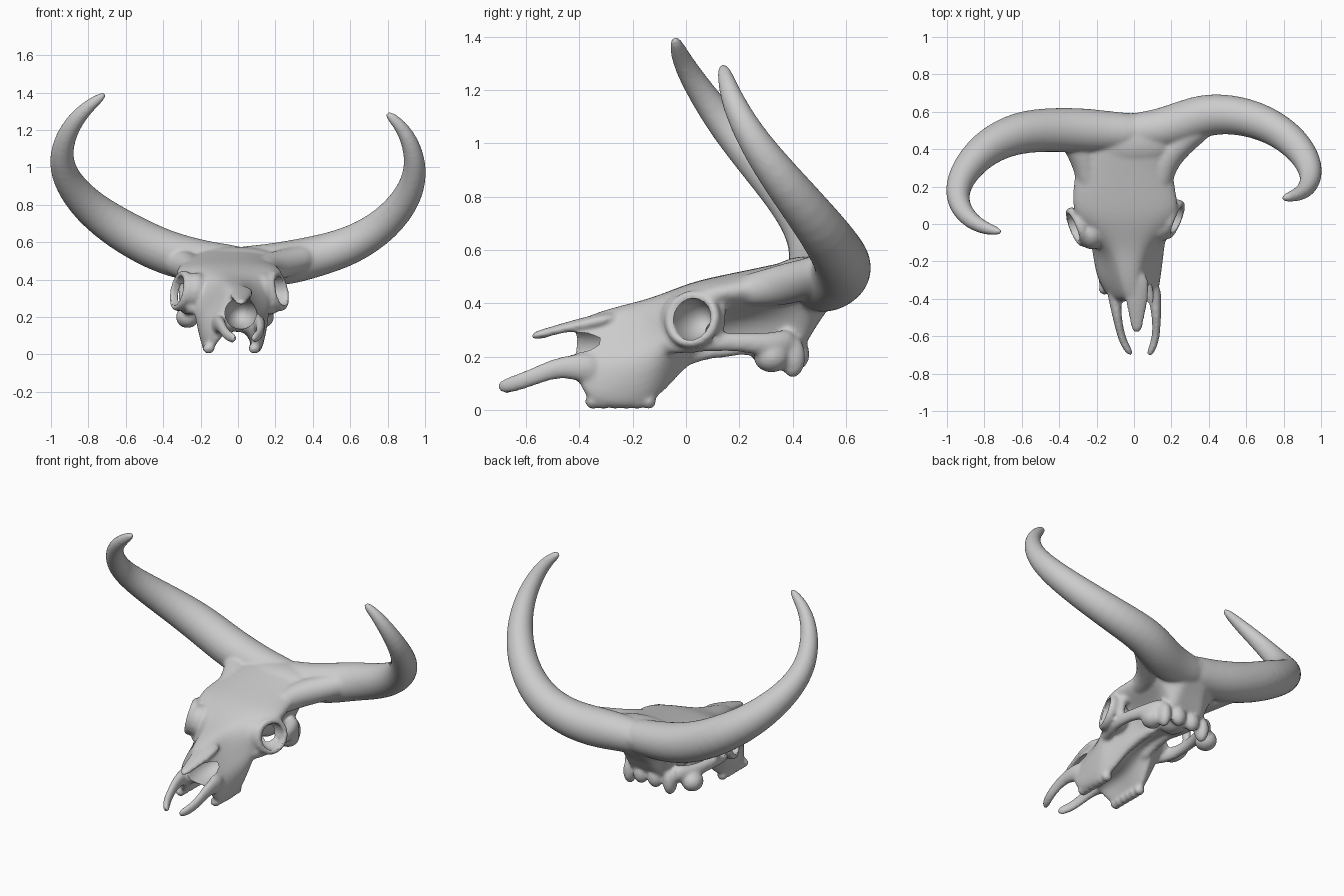
import bpy
import bmesh
import math
from mathutils import Vector, Matrix

default_cube = bpy.data.objects.get("Cube")
if default_cube:
    bpy.data.objects.remove(default_cube, do_unlink=True)

bone = bpy.data.materials.new("bone_grey")
bone.use_nodes = True
BONE_COLOUR = (0.6, 0.6, 0.6, 1)
bone.diffuse_color = BONE_COLOUR
bone.node_tree.nodes["Principled BSDF"].inputs["Base Color"].default_value = BONE_COLOUR


def loft(bm, rings):
    """Skin a list of equal-length closed rings and cap both ends."""
    loops = [[bm.verts.new(point) for point in ring] for ring in rings]
    for first, second in zip(loops, loops[1:]):
        count = len(first)
        for i in range(count):
            j = (i + 1) % count
            bm.faces.new((first[i], first[j], second[j], second[i]))
    bm.faces.new(list(reversed(loops[0])))
    bm.faces.new(loops[-1])


def tube(bm, path, sides=8, tall=1.0):
    """Tapered tube through (x, y, z, radius) points."""
    points = [Vector(p[:3]) for p in path]
    rings, previous, side = [], None, None
    for i, point in enumerate(points):
        ahead = points[min(i + 1, len(points) - 1)]
        behind = points[max(i - 1, 0)]
        tangent = (ahead - behind).normalized()
        if previous is None:
            side = tangent.cross(Vector((0, 0, 1))).normalized()
        else:
            side = previous.rotation_difference(tangent) @ side
        up = side.cross(tangent)
        radius = path[i][3] * 1.1
        ring = []
        for k in range(sides):
            angle = math.tau * k / sides
            ring.append(point + radius * (math.cos(angle) * side + tall * math.sin(angle) * up))
        rings.append(ring)
        previous = tangent
    loft(bm, rings)


def blob(bm, centre, size, turn=0.0):
    """Ellipsoid, turned about the vertical."""
    matrix = Matrix.Translation(centre) @ Matrix.Rotation(turn, 4, "Z") @ Matrix.Diagonal((*size, 1))
    bmesh.ops.create_uvsphere(bm, u_segments=16, v_segments=10, radius=1, matrix=matrix)


def torus(bm, centre, axis, major, minor, sides=16):
    """Closed eye rim around the given axis."""
    spin = Vector((0, 0, 1)).rotation_difference(Vector(axis).normalized())
    rings = []
    for i in range(sides):
        a = math.tau * i / sides
        ring = []
        for k in range(8):
            b = math.tau * k / 8
            r = major + minor * math.cos(b)
            local = Vector((r * math.cos(a), r * math.sin(a), 1.3 * minor * math.sin(b)))
            ring.append(bm.verts.new(Vector(centre) + spin @ local))
        rings.append(ring)
    for i in range(sides):
        first, second = rings[i], rings[(i + 1) % sides]
        for k in range(8):
            j = (k + 1) % 8
            bm.faces.new((first[k], second[k], second[j], first[j]))


def finish(bm, name):
    bmesh.ops.recalc_face_normals(bm, faces=bm.faces)
    mesh = bpy.data.meshes.new(name)
    bm.to_mesh(mesh)
    bm.free()
    mesh.materials.append(bone)
    obj = bpy.data.objects.new(name, mesh)
    bpy.context.collection.objects.link(obj)
    return obj


# Braincase and face: y, centre x, widths (top, middle, bottom), z (top, bottom, palate)
SECTIONS = [
    (-0.42, 0.01, 0.05, 0.10, 0.10, 0.33, 0.14, 0.18),
    (-0.38, -0.01, 0.07, 0.13, 0.15, 0.35, 0.02, 0.11),
    (-0.28, -0.03, 0.08, 0.185, 0.165, 0.385, -0.01, 0.13),
    (-0.15, -0.03, 0.12, 0.205, 0.16, 0.415, -0.01, 0.14),
    (-0.07, -0.035, 0.19, 0.22, 0.13, 0.445, 0.06, 0.17),
    (0.02, -0.04, 0.28, 0.17, 0.10, 0.48, 0.17, 0.21),
    (0.10, -0.045, 0.30, 0.11, 0.08, 0.50, 0.21, 0.22),
    (0.20, -0.055, 0.285, 0.10, 0.08, 0.52, 0.20, 0.22),
    (0.32, -0.05, 0.27, 0.13, 0.11, 0.545, 0.19, 0.20),
    (0.43, -0.03, 0.25, 0.18, 0.13, 0.57, 0.19, 0.20),
    (0.49, -0.02, 0.23, 0.17, 0.11, 0.575, 0.33, 0.33),
    (0.58, 0.00, 0.20, 0.15, 0.10, 0.56, 0.43, 0.43),
]
skull_bm = bmesh.new()
rings = []
for y, cx, top, mid, low, zt, zb, zp in SECTIONS:
    h = zt - zb
    brow = max(0.93 * top, 0.5 * (top + mid))
    half = [(0, zt), (0.6 * top, zt - 0.005), (top, zt - 0.15 * h), (brow, zt - 0.36 * h),
            (mid, zt - 0.55 * h), (low, zb + 0.03), (0.75 * low, zb), (0.45 * low, zp), (0, zp)]
    ring = half + [(-x, z) for x, z in reversed(half[1:-1])]
    rings.append([(cx + x, y, z) for x, z in ring])
loft(skull_bm, rings)

# Horns, each with its own sweep
LEFT_HORN = [
    (-0.10, 0.49, 0.475, 0.09), (0.10, 0.495, 0.475, 0.105), (0.25, 0.535, 0.485, 0.115),
    (0.40, 0.595, 0.52, 0.108), (0.60, 0.58, 0.575, 0.10), (0.79, 0.50, 0.69, 0.088),
    (0.92, 0.37, 0.85, 0.075), (0.957, 0.25, 1.01, 0.058), (0.915, 0.175, 1.155, 0.044),
    (0.855, 0.15, 1.24, 0.032), (0.79, 0.135, 1.295, 0.02)]
RIGHT_HORN = [
    (0.10, 0.49, 0.475, 0.09), (-0.10, 0.49, 0.485, 0.105), (-0.25, 0.50, 0.505, 0.115),
    (-0.42, 0.505, 0.555, 0.115), (-0.62, 0.495, 0.66, 0.11), (-0.80, 0.41, 0.785, 0.093),
    (-0.92, 0.27, 0.93, 0.075), (-0.953, 0.15, 1.06, 0.062), (-0.91, 0.05, 1.20, 0.05),
    (-0.82, -0.02, 1.315, 0.038), (-0.70, -0.045, 1.40, 0.02)]
tube(skull_bm, LEFT_HORN, 10)
tube(skull_bm, RIGHT_HORN, 10)
blob(skull_bm, (-0.01, 0.45, 0.485), (0.28, 0.15, 0.092))

# Eye rims, cheeks and the parts behind them
SOCKETS = {1: Vector((0.212, 0.025, 0.34)), -1: Vector((-0.305, -0.015, 0.34))}
for s, eye in SOCKETS.items():
    x = eye.x
    torus(skull_bm, eye, (s, -0.4, 0.22), 0.094, 0.022)
    blob(skull_bm, eye - Vector((s * 0.08, 0.03, 0)), (0.08, 0.095, 0.10))
    # Cheek arch
    tube(skull_bm, [(x - s * 0.08, -0.11, 0.25, 0.035), (x - s * 0.03, 0.0, 0.25, 0.03),
                    (x - s * 0.015, 0.11, 0.255, 0.028), (x - s * 0.03, 0.22, 0.255, 0.028),
                    (x - s * 0.06, 0.33, 0.24, 0.04), (x - s * 0.12, 0.41, 0.26, 0.045)], 8, 1.25)
    # Rear post of the socket
    tube(skull_bm, [(x - s * 0.06, 0.13, 0.44, 0.04), (x - s * 0.01, 0.12, 0.37, 0.026),
                    (x - s * 0.01, 0.12, 0.26, 0.026)])
    # Brow ridge flaring into the horn
    tube(skull_bm, [(s * 0.19 - 0.05, 0.16, 0.44, 0.05), (s * 0.20 - 0.05, 0.29, 0.455, 0.07),
                    (s * 0.24 - 0.04, 0.39, 0.475, 0.08), (s * 0.32 - 0.02, 0.48, 0.50, 0.075),
                    (s * 0.42 - 0.02, 0.55, 0.53, 0.07)])
    # Ear region, rear process and neck joint
    blob(skull_bm, (-0.07 + s * 0.20, 0.32, 0.20), (0.065, 0.07, 0.06))
    blob(skull_bm, (-0.03 + s * 0.14, 0.40, 0.20), (0.04, 0.05, 0.08))
    blob(skull_bm, (-0.03 + s * 0.05, 0.42, 0.21), (0.05, 0.045, 0.06))
    # Wing behind the palate
    tube(skull_bm, [(-0.03 + s * 0.07, -0.05, 0.17, 0.03), (-0.04 + s * 0.06, 0.08, 0.225, 0.025),
                    (-0.04 + s * 0.05, 0.22, 0.225, 0.03)])
    # Worn cheek teeth
    for i in range(6):
        blob(skull_bm, (-0.035 + s * 0.122, -0.35 + i * 0.042, 0.032), (0.034, 0.03, 0.03))
blob(skull_bm, (-0.03, 0.33, 0.21), (0.07, 0.09, 0.045))

# Nose bones overhanging the open nose
nose = []
for y, w, z, t in [(-0.25, 0.07, 0.35, 0.03), (-0.37, 0.075, 0.325, 0.03), (-0.46, 0.055, 0.305, 0.024),
                   (-0.53, 0.04, 0.288, 0.02), (-0.585, 0.026, 0.275, 0.017)]:
    nose.append([(0.015 + w * math.cos(math.tau * k / 8), y, z + t * math.sin(math.tau * k / 8))
                 for k in range(8)])
loft(skull_bm, nose)

# Prongs of the upper jaw
PRONGS = [
    [(0.10, -0.32, 0.15), (0.115, -0.42, 0.165), (0.12, -0.50, 0.155), (0.12, -0.57, 0.125),
     (0.11, -0.64, 0.10), (0.075, -0.71, 0.08)],
    [(-0.11, -0.32, 0.15), (-0.10, -0.42, 0.165), (-0.09, -0.50, 0.155), (-0.075, -0.57, 0.125),
     (-0.055, -0.64, 0.10), (-0.01, -0.705, 0.08)]]
PRONG_RADII = (0.045, 0.032, 0.025, 0.022, 0.022, 0.018)
for path in PRONGS:
    tube(skull_bm, [(*p, r) for p, r in zip(path, PRONG_RADII)], 8, 1.5)

skull = finish(skull_bm, "skull_and_horns")

# Hollows for the eyes and nose
cut_bm = bmesh.new()
for s, eye in SOCKETS.items():
    blob(cut_bm, eye + Vector((s * 0.01, 0, 0)), (0.14, 0.076, 0.08), -s * 0.38)
blob(cut_bm, (0.015, -0.38, 0.22), (0.088, 0.19, 0.085))
cutter = finish(cut_bm, "hollow_cutter")
cutter.hide_render = True


def bake(obj):
    graph = bpy.context.evaluated_depsgraph_get()
    mesh = bpy.data.meshes.new_from_object(obj.evaluated_get(graph))
    obj.modifiers.clear()
    obj.data = mesh


# Fuse the parts into one bone, then hollow it out
skull.modifiers.new("round", "SUBSURF").levels = 2
remesh = skull.modifiers.new("fuse", "REMESH")
remesh.mode = "VOXEL"
remesh.voxel_size = 0.009
relax = skull.modifiers.new("relax", "SMOOTH")
relax.factor = 0.5
relax.iterations = 12
bake(skull)
cut = skull.modifiers.new("hollows", "BOOLEAN")
cut.operation = "DIFFERENCE"
cut.object = cutter
soften = skull.modifiers.new("soften", "SMOOTH")
soften.iterations = 2
bake(skull)
bpy.data.objects.remove(cutter, do_unlink=True)

# Smooth shading with crisp hollow edges
skull.select_set(True)
bpy.context.view_layer.objects.active = skull
bpy.ops.object.shade_smooth_by_angle(angle=math.radians(50))
